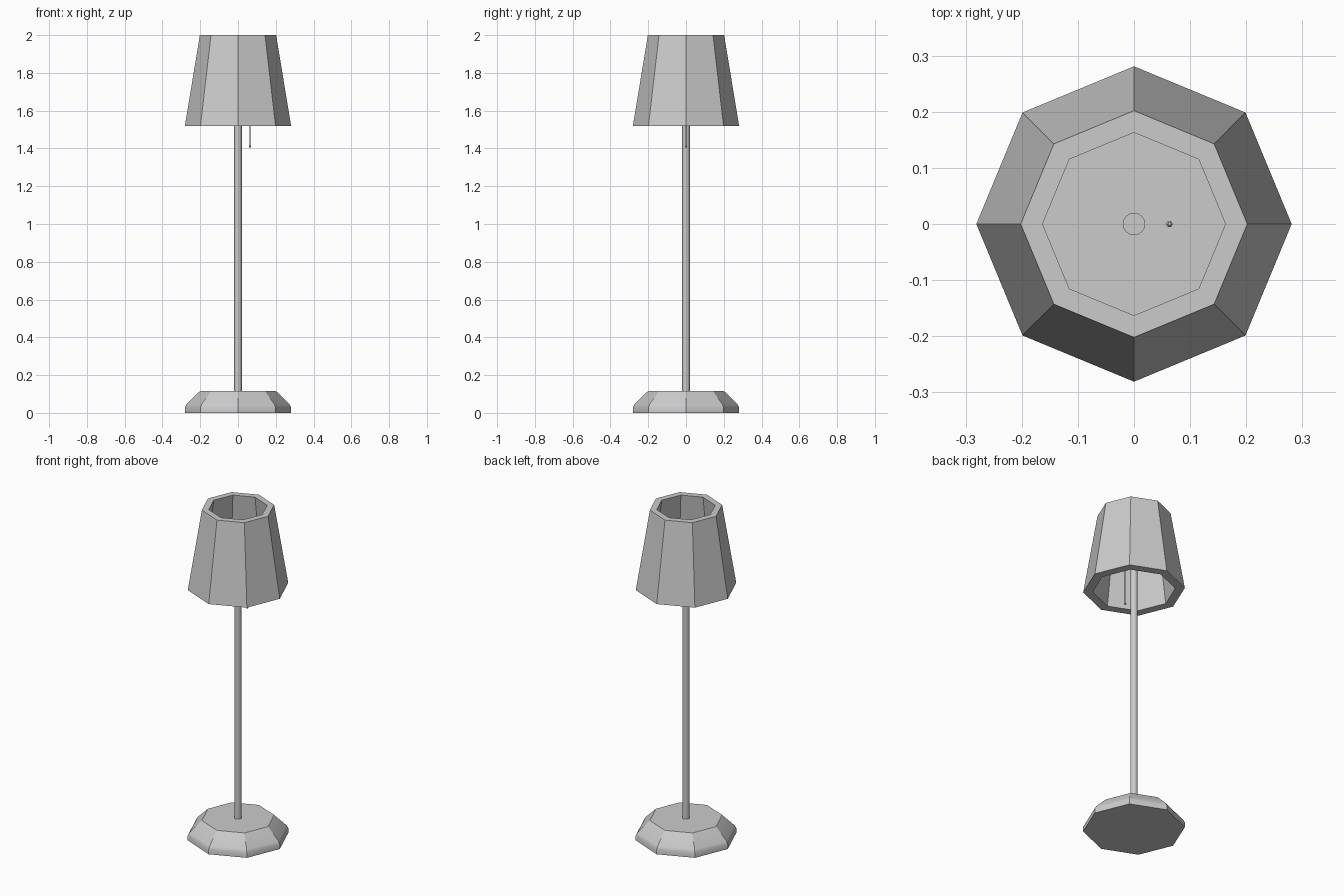
import bpy, bmesh
from math import cos, sin, tau

if "Cube" in bpy.data.objects:
    bpy.data.objects.remove(bpy.data.objects["Cube"])


def lathe(name, profile, sides, closed=False, soft_rings=()):
    """Spin (radius, z) points into a faceted solid; open profiles get end caps."""
    bm = bmesh.new()
    rings = [[bm.verts.new((r * cos(tau * i / sides), r * sin(tau * i / sides), z))
              for i in range(sides)] for r, z in profile]
    n = len(rings)
    for k in range(n if closed else n - 1):
        a, b = rings[k], rings[(k + 1) % n]
        for i in range(sides):
            j = (i + 1) % sides
            bm.faces.new((a[i], a[j], b[j], b[i]))
    if not closed:
        bm.faces.new(rings[0][::-1])
        bm.faces.new(rings[-1])
    bmesh.ops.recalc_face_normals(bm, faces=bm.faces)
    if soft_rings:
        soft = [set(rings[k]) for k in soft_rings]
        for f in bm.faces:
            f.smooth = True
        for e in bm.edges:
            e.smooth = any(set(e.verts) <= s for s in soft)
    mesh = bpy.data.meshes.new(name)
    bm.to_mesh(mesh)
    bm.free()
    obj = bpy.data.objects.new(name, mesh)
    bpy.context.collection.objects.link(obj)
    return obj


# Octagonal foot with a softly turned shoulder
lathe("base", [(0.281, 0), (0.281, 0.03), (0.272, 0.046), (0.202, 0.115)], 8,
      soft_rings=(1, 2))

# Pole, rising inside the shade
pole = lathe("pole", [(0.02, 0.11), (0.02, 1.76)], 16)
for p in pole.data.polygons:
    p.use_smooth = len(p.vertices) == 4

# Thick octagonal shade, open at both ends
lathe("shade", [(0.281, 1.52), (0.202, 2.0), (0.163, 2.0), (0.228, 1.52)], 8, closed=True)

# Pull cord with a small bead at its end
cord = lathe("pull_cord", [(0.003, 1.41), (0.003, 1.76)], 6)
bead = lathe("cord_bead", [(0.003, 1.404), (0.006, 1.407), (0.006, 1.413), (0.003, 1.416)], 6)
for part in (cord, bead):
    part.location.x = 0.063
